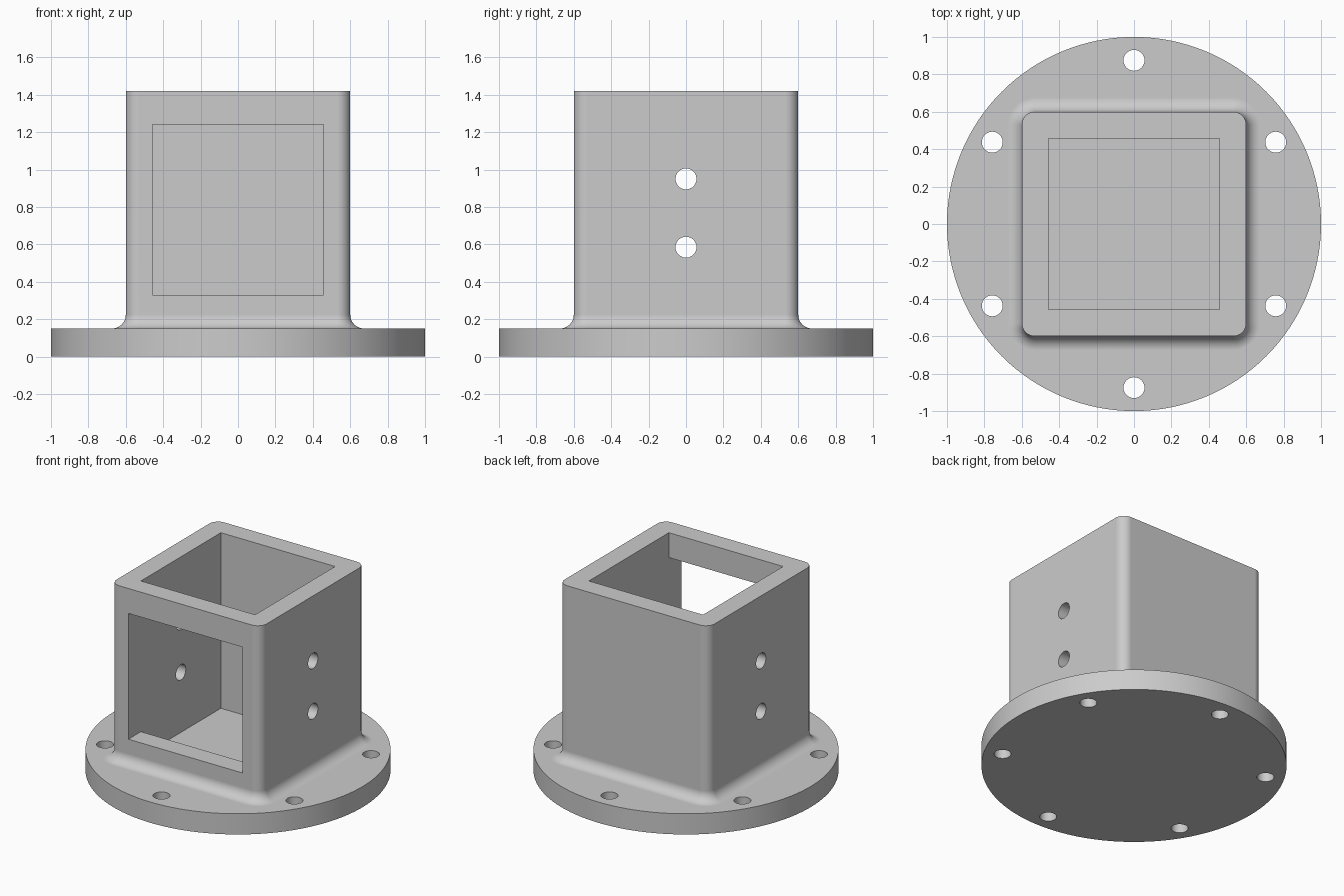
import bpy, bmesh, math
from mathutils import Matrix

if "Cube" in bpy.data.objects:
    bpy.data.objects.remove(bpy.data.objects["Cube"], do_unlink=True)

# Main dimensions
BASE_H, TOP = 0.15, 1.42
HALF, CORNER, FILLET = 0.6, 0.07, 0.075
INNER, HOLE_R, BOLT_CIRCLE = 0.457, 0.056, 0.875
WIN_LOW, WIN_HIGH = 0.33, 1.24

grey = bpy.data.materials.new("plain grey")
grey.use_nodes = True
grey.diffuse_color = (0.6, 0.6, 0.6, 1)
grey.node_tree.nodes["Principled BSDF"].inputs["Base Color"].default_value = (0.6, 0.6, 0.6, 1)


def finish(bm, name):
    bmesh.ops.recalc_face_normals(bm, faces=bm.faces)
    mesh = bpy.data.meshes.new(name)
    bm.to_mesh(mesh)
    bm.free()
    mesh.materials.append(grey)
    obj = bpy.data.objects.new(name, mesh)
    bpy.context.collection.objects.link(obj)
    return obj


def cylinder(name, radius, length, centre, axis="Z", sides=32):
    bm = bmesh.new()
    turn = Matrix.Rotation(math.pi / 2, 4, "Y") if axis == "X" else Matrix()
    bmesh.ops.create_cone(bm, cap_ends=True, segments=sides, radius1=radius,
                          radius2=radius, depth=length,
                          matrix=Matrix.Translation(centre) @ turn)
    return finish(bm, name)


def block(name, low, high):
    bm = bmesh.new()
    size = [h - l for l, h in zip(low, high)]
    mid = [(h + l) / 2 for l, h in zip(low, high)]
    bmesh.ops.create_cube(bm, size=1, matrix=Matrix.Translation(mid) @ Matrix.Diagonal((*size, 1)))
    return finish(bm, name)


def rounded_square(bm, grow, z, steps=10):
    """Ring of vertices: square with round corners, offset outward by grow."""
    ring = []
    for quarter in range(4):
        mid = math.radians(45 + 90 * quarter)
        cx = math.copysign(HALF - CORNER, math.cos(mid))
        cy = math.copysign(HALF - CORNER, math.sin(mid))
        for i in range(steps + 1):
            a = math.pi / 2 * (quarter + i / steps)
            r = CORNER + grow
            ring.append(bm.verts.new((cx + r * math.cos(a), cy + r * math.sin(a), z)))
    return ring


def combine(target, tool, operation):
    mod = target.modifiers.new("combine", "BOOLEAN")
    mod.operation, mod.solver, mod.object = operation, "EXACT", tool
    bpy.context.view_layer.objects.active = target
    bpy.ops.object.modifier_apply(modifier=mod.name)
    bpy.data.objects.remove(tool, do_unlink=True)


# Square housing flaring into the base with a concave fillet
bm = bmesh.new()
levels = [(FILLET, BASE_H / 2)]
for i in range(13):
    a = math.pi / 2 * i / 12
    levels.append((FILLET * (1 - math.sin(a)), BASE_H + FILLET * (1 - math.cos(a))))
levels.append((0, TOP))
rings = [rounded_square(bm, g, z) for g, z in levels]
for low, high in zip(rings, rings[1:]):
    for i in range(len(low)):
        j = (i + 1) % len(low)
        bm.faces.new((low[i], low[j], high[j], high[i]))
bm.faces.new(rings[0])
bm.faces.new(rings[-1])
housing = finish(bm, "housing")

# Round base flange
body = cylinder("flanged_housing", 1, BASE_H, (0, 0, BASE_H / 2), sides=128)
combine(body, housing, "UNION")

# Open cavity and front window
combine(body, block("cavity_cutter", (-INNER, -INNER, BASE_H), (INNER, INNER, TOP + 1)), "DIFFERENCE")
combine(body, block("window_cutter", (-INNER, -1, WIN_LOW), (INNER, 0, WIN_HIGH)), "DIFFERENCE")

# Bolt holes around the flange
for k in range(6):
    a = math.radians(30 + 60 * k)
    centre = (BOLT_CIRCLE * math.cos(a), BOLT_CIRCLE * math.sin(a), BASE_H / 2)
    combine(body, cylinder("bolt_cutter", HOLE_R, 1, centre), "DIFFERENCE")

# Cross holes through both side walls
for z in (0.585, 0.95):
    combine(body, cylinder("cross_cutter", HOLE_R, 3, (0, 0, z), "X"), "DIFFERENCE")

# Smooth rounds, crisp edges, flat large faces
bpy.ops.object.select_all(action="DESELECT")
body.select_set(True)
bpy.context.view_layer.objects.active = body
bpy.ops.object.shade_smooth_by_angle(angle=math.radians(30))
flat = body.modifiers.new("even shading", "WEIGHTED_NORMAL")
flat.keep_sharp = True
